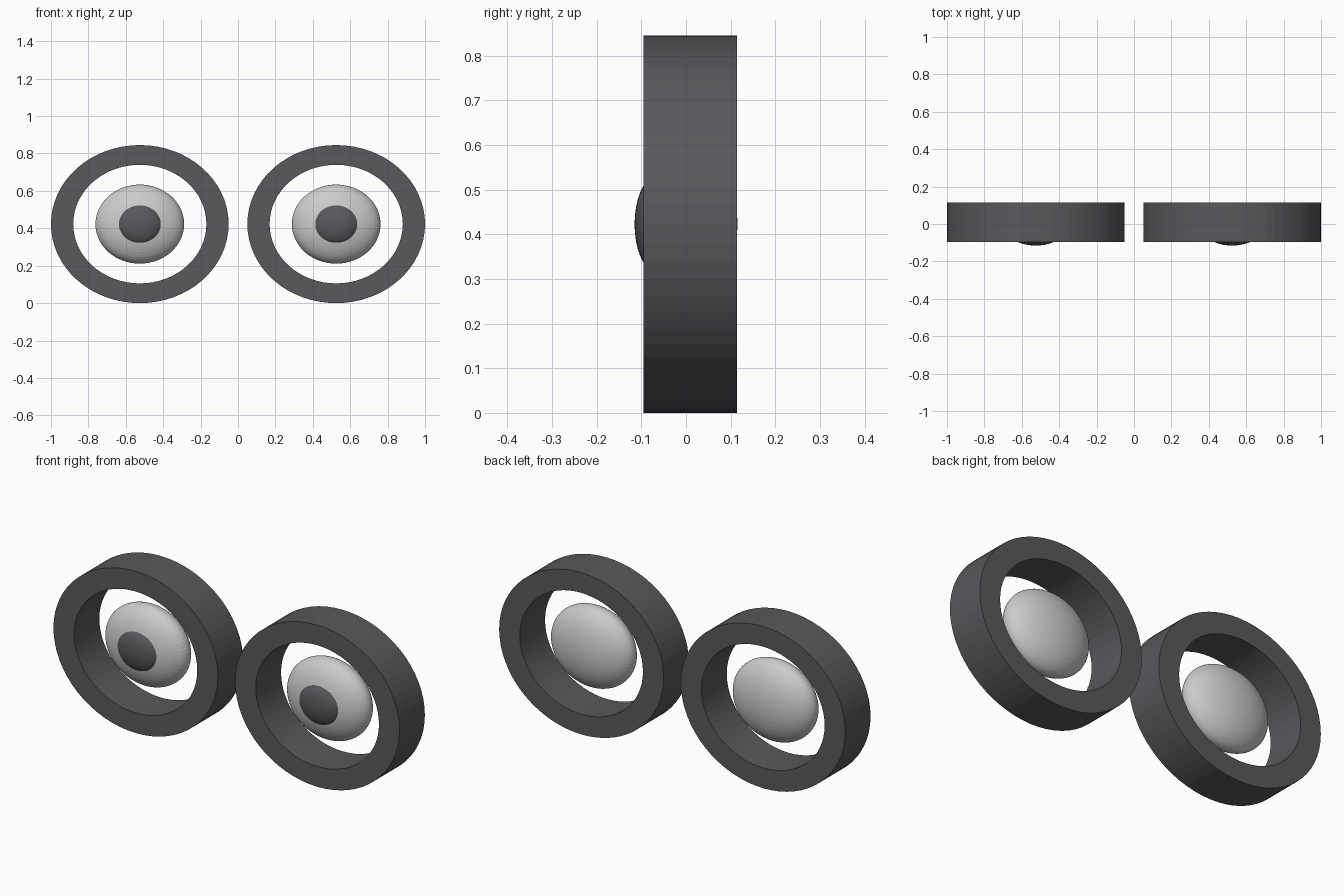
import bpy, bmesh, math
from mathutils import Matrix

if "Cube" in bpy.data.objects:
    bpy.data.objects.remove(bpy.data.objects["Cube"])

ZC = 0.4225      # height of the eye centres
YC = 0.0095      # middle of the ring depth
SEG = 64


def material(name, rgb):
    m = bpy.data.materials.new(name)
    m.diffuse_color = (*rgb, 1)
    m.use_nodes = True
    m.node_tree.nodes["Principled BSDF"].inputs["Base Color"].default_value = m.diffuse_color
    return m


dark = material("dark_grey", (0.10, 0.10, 0.11))


def finish(name, bm, loc, mat=None):
    bmesh.ops.recalc_face_normals(bm, faces=bm.faces)
    mesh = bpy.data.meshes.new(name)
    bm.to_mesh(mesh)
    bm.free()
    ob = bpy.data.objects.new(name, mesh)
    ob.location = loc
    if mat:
        mesh.materials.append(mat)
    bpy.context.collection.objects.link(ob)
    return ob


def oval_ring(name, loc, outer, inner, half_depth):
    # Sweep a rectangular section around an oval
    bm = bmesh.new()
    section = [(outer, -half_depth), (outer, half_depth),
               (inner, half_depth), (inner, -half_depth)]
    loops = []
    for i in range(SEG):
        a = 2 * math.pi * i / SEG
        loops.append([bm.verts.new((r[0] * math.cos(a), y, r[1] * math.sin(a)))
                      for r, y in section])
    for i in range(SEG):
        p, q = loops[i], loops[(i + 1) % SEG]
        for k in range(4):
            n = (k + 1) % 4
            bm.faces.new((p[k], p[n], q[n], q[k]))
    return finish(name, bm, loc, dark)


def ellipsoid(name, loc, radii, mat=None):
    # Sphere with its poles along y, squashed to an oval
    bm = bmesh.new()
    bmesh.ops.create_uvsphere(bm, u_segments=SEG, v_segments=32, radius=1)
    bm.transform(Matrix.Diagonal((*radii, 1)) @ Matrix.Rotation(math.pi / 2, 4, 'X'))
    return finish(name, bm, loc, mat)


for side, x in (("left", -0.525), ("right", 0.525)):
    # Outer frame
    oval_ring(f"{side}_eye_ring", (x, YC, ZC), (0.475, 0.4225), (0.356, 0.317), 0.1045)
    # Eyeball floating in the frame
    ellipsoid(f"{side}_eyeball", (x, YC, ZC), (0.237, 0.1056, 0.2113))
    # Pupil bulging from the eyeball front
    ellipsoid(f"{side}_pupil", (x, -0.068, ZC), (0.1187, 0.047, 0.1056), dark)
